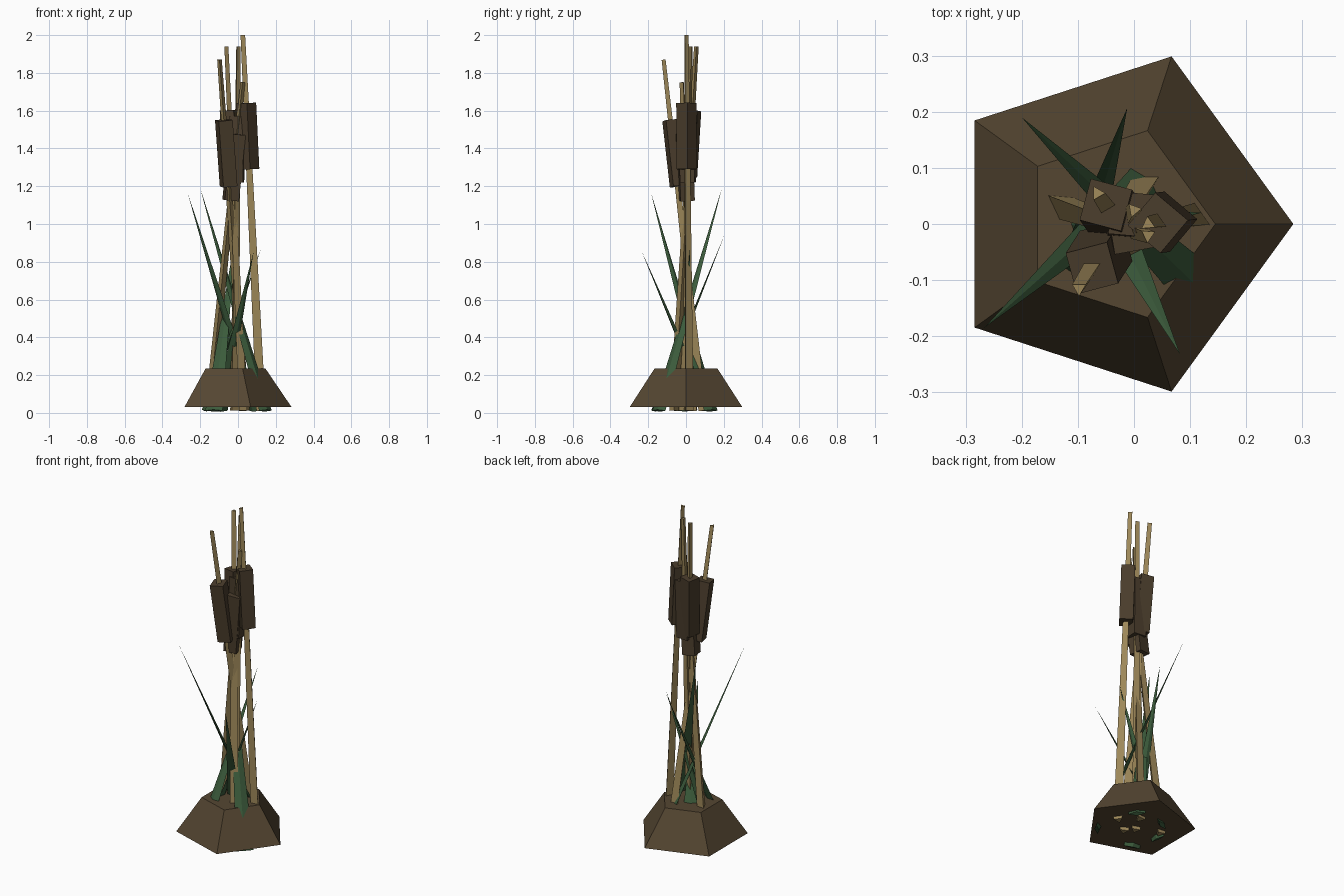
import bpy, bmesh, math
from mathutils import Matrix, Vector

if "Cube" in bpy.data.objects:
    bpy.data.objects.remove(bpy.data.objects["Cube"], do_unlink=True)

MOUND_TOP = 0.235
ROOT_Z = 0.012


def material(name, rgb):
    m = bpy.data.materials.new(name)
    m.use_nodes = True
    m.diffuse_color = (*rgb, 1)
    m.node_tree.nodes["Principled BSDF"].inputs["Base Color"].default_value = (*rgb, 1)
    return m


earth = material("earth brown", (0.089, 0.061, 0.031))
seed = material("dark seed brown", (0.068, 0.046, 0.025))
straw = material("straw", (0.34, 0.245, 0.1))
green = material("leaf green", (0.045, 0.107, 0.045))


def cone(name, mat, start, end, r0, r1, sides, roll=0.0, flat=None):
    """Tapered prism from start to end; flat squashes it into a blade."""
    start, end = Vector(start), Vector(end)
    axis = end - start
    if flat:
        turn = axis.to_track_quat('Z', 'Y')
    else:
        turn = Vector((0, 0, 1)).rotation_difference(axis)
    place = (Matrix.Translation((start + end) / 2) @ turn.to_matrix().to_4x4()
             @ Matrix.Diagonal((1, flat or 1, 1, 1)) @ Matrix.Rotation(math.radians(roll), 4, 'Z'))
    bm = bmesh.new()
    bmesh.ops.create_cone(bm, cap_ends=True, segments=sides, radius1=r0,
                          radius2=r1, depth=axis.length, matrix=place)
    bmesh.ops.remove_doubles(bm, verts=bm.verts, dist=1e-5)
    bmesh.ops.recalc_face_normals(bm, faces=bm.faces)
    me = bpy.data.meshes.new(name)
    bm.to_mesh(me)
    bm.free()
    me.materials.append(mat)
    ob = bpy.data.objects.new(name, me)
    bpy.context.collection.objects.link(ob)
    return ob


def along(base, tip, z):
    """Point at height z on the line from the mound-top point to the tip."""
    a, b = Vector((*base, MOUND_TOP)), Vector(tip)
    return a.lerp(b, (z - a.z) / (b.z - a.z))


# Five-sided earth mound
mound = cone("mound", earth, (-0.03, 0, 0.03), (-0.03, 0, MOUND_TOP), 0.314, 0.175, 5)
to_x = Matrix.Rotation(math.radians(-90), 4, 'Z')   # one corner toward +x
centre = Matrix.Translation((-0.03, 0, 0))
corner = max(mound.data.vertices, key=lambda v: (v.co.x + 0.03) ** 2 + v.co.y ** 2).co
spin = -math.atan2(corner.y, corner.x + 0.03)
mound.data.transform(centre @ Matrix.Rotation(spin, 4, 'Z') @ centre.inverted())

# Reeds: mound-top point, tip, bottom of the seed head, head roll
reeds = [
    ((0.01, -0.05), (-0.065, 0.055, 1.94), 1.25, 30),
    ((0.02, 0.07), (-0.098, -0.115, 1.87), 1.2, 60),
    ((0.11, 0.01), (0.025, 0.0, 2.0), 1.29, 5),
    ((-0.13, 0.035), (0.025, -0.02, 1.75), 1.125, 55),
    ((-0.02, -0.01), (0.0, 0.025, 1.94), 1.22, 40),
]
for i, (base, tip, z, roll) in enumerate(reeds, 1):
    cone(f"reed_stalk_{i}", straw, along(base, tip, ROOT_Z), tip, 0.029, 0.014, 3, roll)
    cone(f"seed_head_{i}", seed, along(base, tip, z), along(base, tip, z + 0.35),
         0.054, 0.054, 4, roll)

# Blades: mound-top point and tip
blades = [
    ((0.02, 0.07), (-0.267, -0.185, 1.165)),
    ((0.08, -0.08), (-0.2, 0.19, 1.19)),
    ((-0.1, -0.08), (-0.012, 0.207, 0.95)),
    ((-0.05, 0.03), (0.082, -0.232, 0.85)),
    ((-0.1, 0.0), (0.12, 0.02, 0.865)),
]
for i, (base, tip) in enumerate(blades, 1):
    cone(f"leaf_blade_{i}", green, along(base, tip, ROOT_Z), tip, 0.048, 0.0, 4, 0, 0.3)
